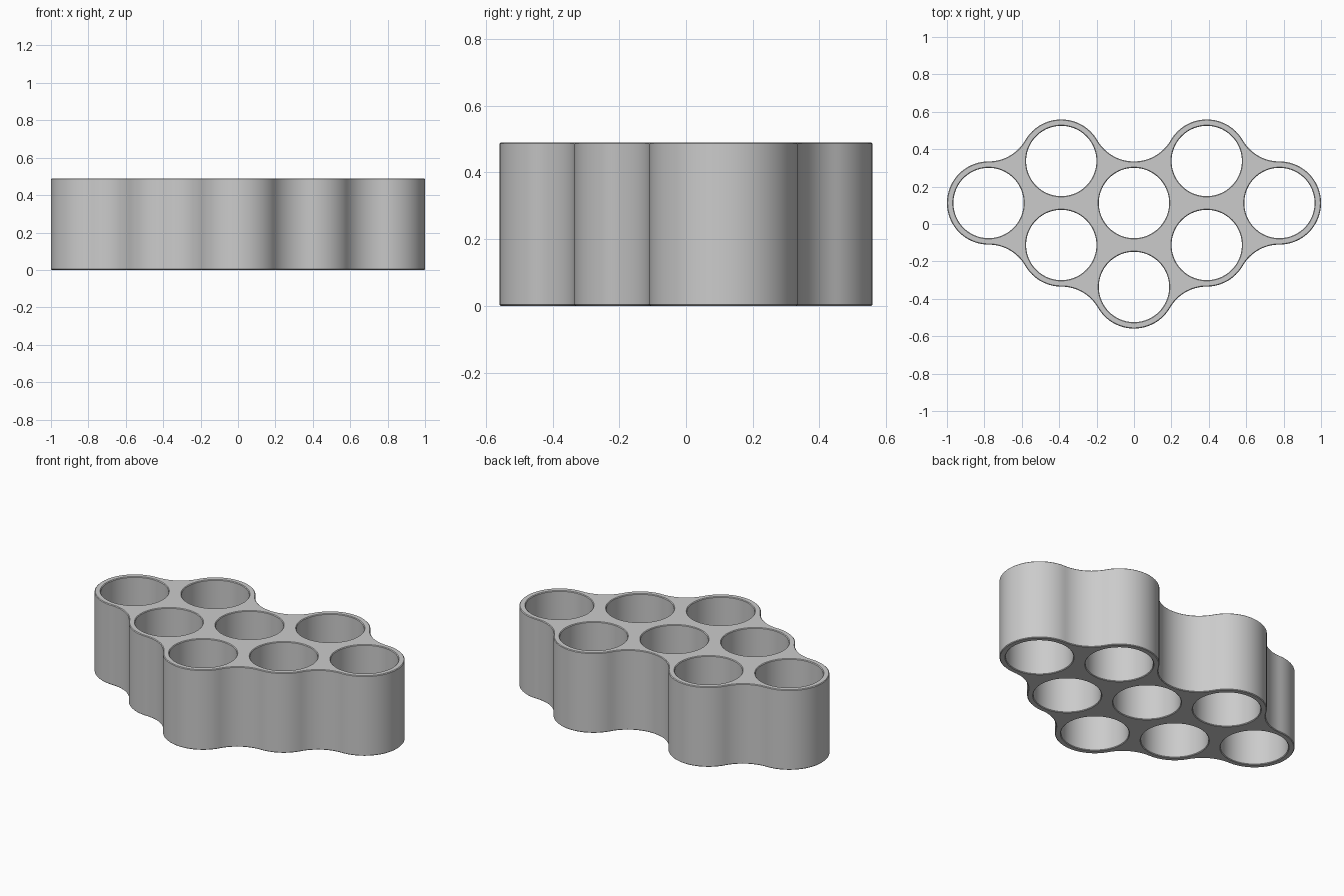
import bpy, bmesh
from math import cos, sin, radians

if "Cube" in bpy.data.objects:
    bpy.data.objects.remove(bpy.data.objects["Cube"])

D = 0.449            # hexagonal pitch
DX, DY = D * cos(radians(30)), D / 2
R = 1 - 2 * DX       # outer wall radius
HOLE = 0.188
HEIGHT = 0.49
STEP = 4             # degrees per segment


def site(i, j):
    """Hexagonal grid position: column i, half-row j."""
    return i * DX, (j + 0.0) * DY * 0.5


def arc(c, r, a0, a1):
    n = max(1, round(abs(a1 - a0) / STEP))
    return [(c[0] + r * cos(radians(a0 + (a1 - a0) * k / n)),
             c[1] + r * sin(radians(a0 + (a1 - a0) * k / n))) for k in range(n)]


# Outline: convex arcs round the tubes, concave arcs round the empty sites
# (column, half-row, is_tube, start angle, end angle)
walk = [
    (2, 1, True, -90, 90), (2, 5, False, -90, -150),
    (1, 3, True, 30, 150), (0, 5, False, -30, -150),
    (-1, 3, True, 30, 150), (-2, 5, False, -30, -90),
    (-2, 1, True, 90, 270), (-2, -3, False, 90, 30),
    (-1, -1, True, 210, 270), (-1, -5, False, 90, 30),
    (0, -3, True, 210, 330), (1, -5, False, 150, 90),
    (1, -1, True, 270, 330), (2, -3, False, 150, 90),
]
outline = []
for i, j, tube, a0, a1 in walk:
    outline += arc(site(i, j), R if tube else D - R, a0, a1)

tubes = [(-2, 1), (0, 1), (2, 1), (-1, 3), (1, 3), (-1, -1), (1, -1), (0, -3)]
loops = [outline] + [arc(site(*t), HOLE, 0, 360) for t in tubes]

# Fill the plate between outline and holes, then extrude it upward
bm = bmesh.new()
for pts in loops:
    vs = [bm.verts.new((x, y, 0)) for x, y in pts]
    for k in range(len(vs)):
        bm.edges.new((vs[k - 1], vs[k]))
bmesh.ops.triangle_fill(bm, use_beauty=True, use_dissolve=False, edges=bm.edges[:])
ext = bmesh.ops.extrude_face_region(bm, geom=bm.faces[:], use_keep_orig=True)
top = [g for g in ext["geom"] if isinstance(g, bmesh.types.BMVert)]
bmesh.ops.translate(bm, vec=(0, 0, HEIGHT), verts=top)
bmesh.ops.recalc_face_normals(bm, faces=bm.faces[:])

mesh = bpy.data.meshes.new("tube_holder")
bm.to_mesh(mesh)
bm.free()
obj = bpy.data.objects.new("tube_holder", mesh)
bpy.context.collection.objects.link(obj)

# Fine chamfer on the rims
bev = obj.modifiers.new("rim_chamfer", "BEVEL")
bev.width = 0.004
bev.segments = 1
bev.limit_method = "ANGLE"
bev.angle_limit = radians(60)

bpy.context.view_layer.objects.active = obj
obj.select_set(True)
bpy.ops.object.shade_smooth_by_angle(angle=radians(30))
